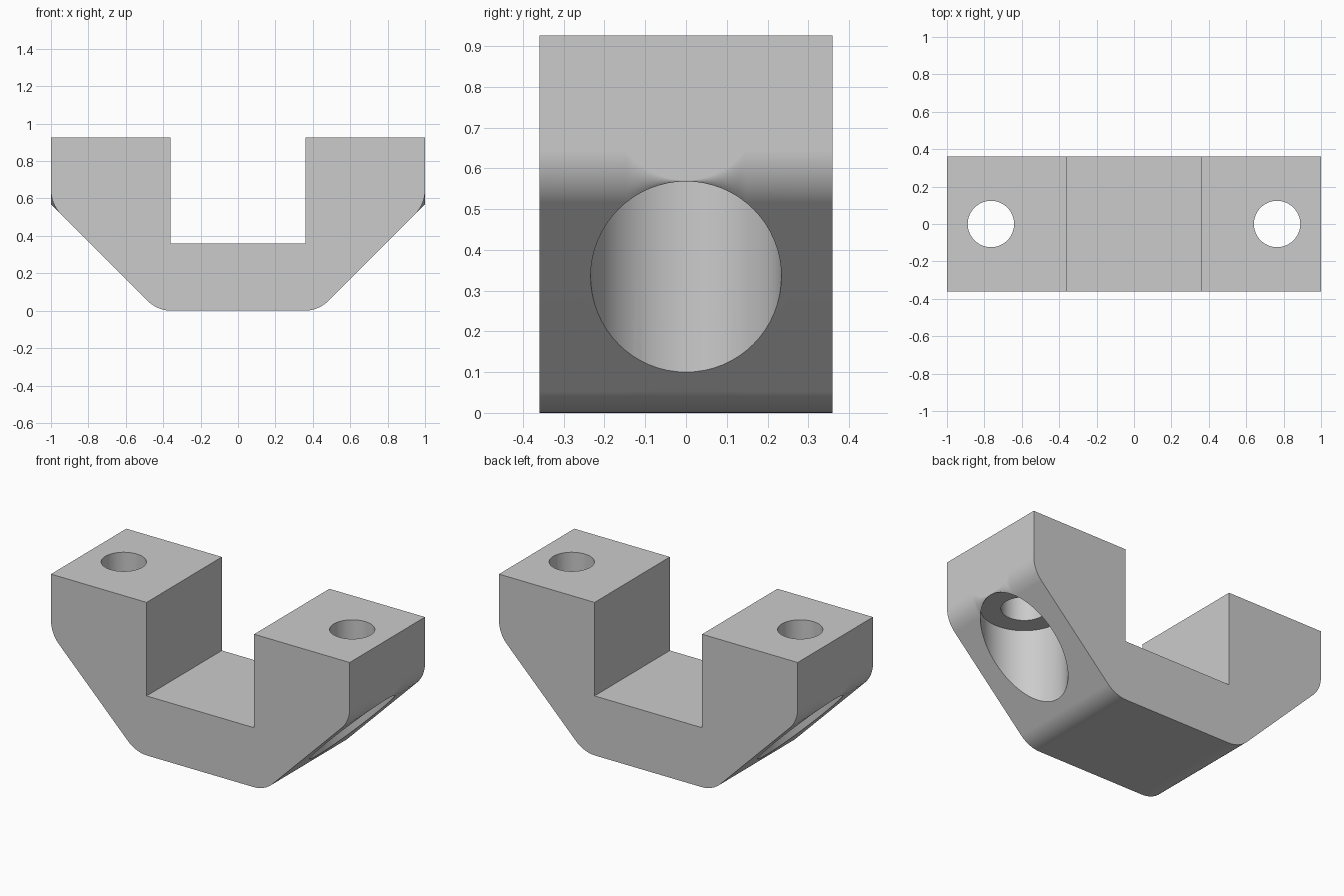
import bpy, bmesh, math
from mathutils import Vector

cube = bpy.data.objects.get("Cube")
if cube:
    bpy.data.objects.remove(cube, do_unlink=True)

HALF_DEPTH, HEIGHT, INNER = 0.36, 0.926, 0.36
CORNER_X, CORNER_Z = 0.431, 0.569    # where the slope meets base and end wall
HOLE_X, HOLE_R, BORE_R = 0.765, 0.124, 0.234
SETBACK, STEPS = 0.075, 8            # fillet tangent length and segments

grey = bpy.data.materials.new("light grey")
grey.use_nodes = True
colour = (0.6, 0.6, 0.6, 1)
grey.diffuse_color = colour
grey.node_tree.nodes["Principled BSDF"].inputs["Base Color"].default_value = colour


def fillet(corner, before, after, d):
    """Arc points (x, z) rounding a 45 degree corner with tangent length d."""
    c = Vector(corner)
    u = (Vector(before) - c).normalized()
    v = (Vector(after) - c).normalized()
    radius = d / math.tan(math.pi / 8)
    centre = c + (u + v).normalized() * math.hypot(d, radius)
    start = c + u * d - centre
    turn = math.copysign(math.pi / 4, u.x * v.y - u.y * v.x)
    pts = []
    for i in range(STEPS + 1):
        a = -turn * i / STEPS
        ca, sa = math.cos(a), math.sin(a)
        pts.append(centre + Vector((start.x * ca - start.y * sa,
                                    start.x * sa + start.y * ca)))
    return pts


def upper_setback(y):
    """The upper fillet narrows where the counterbore rim reaches the wall."""
    rim = HOLE_X + math.sqrt(max(BORE_R ** 2 - y * y, 0))
    return max(min(SETBACK, (1 - rim) * math.sqrt(2)), 0.001)


def section(y):
    low, high = (CORNER_X, 0), (1, CORNER_Z)
    half = fillet(low, (0, 0), high, SETBACK)
    half += fillet(high, low, (1, HEIGHT), upper_setback(y))
    half += [Vector(p) for p in ((1, HEIGHT), (INNER, HEIGHT), (INNER, INNER))]
    return half + [Vector((-p.x, p.y)) for p in reversed(half)]


# Bracket body: U profile lofted from front to back
edge_y = math.sqrt(BORE_R ** 2 - (1 - SETBACK / math.sqrt(2) - HOLE_X) ** 2)
n = 8
stations = [-HALF_DEPTH] + [edge_y * i / n for i in range(-n, n + 1)] + [HALF_DEPTH]
bm = bmesh.new()
rings = [[bm.verts.new((p.x, y, p.y)) for p in section(y)] for y in stations]
for a, b in zip(rings, rings[1:]):
    for i in range(len(a)):
        j = (i + 1) % len(a)
        bm.faces.new((a[i], a[j], b[j], b[i]))
bm.faces.new(rings[0])
bm.faces.new(rings[-1])
bmesh.ops.recalc_face_normals(bm, faces=bm.faces)
mesh = bpy.data.meshes.new("bracket_body")
bm.to_mesh(mesh)
bm.free()
body = bpy.data.objects.new("bracket_body", mesh)
bpy.context.collection.objects.link(body)
mesh.materials.append(grey)


def drill(x, radius, z0, z1):
    """Cut a vertical round hole through the body."""
    bpy.ops.mesh.primitive_cylinder_add(vertices=64, radius=radius, depth=z1 - z0,
                                        location=(x, 0, (z0 + z1) / 2))
    cutter = bpy.context.object
    cutter.name = "hole_cutter"
    cutter.hide_render = True
    cutter.data.materials.append(grey)
    mod = body.modifiers.new("hole", 'BOOLEAN')
    mod.operation, mod.solver, mod.object = 'DIFFERENCE', 'EXACT', cutter
    bpy.context.view_layer.objects.active = body
    bpy.ops.object.modifier_apply(modifier=mod.name)
    bpy.data.objects.remove(cutter, do_unlink=True)


# Bolt holes with wide counterbores opening through the slopes
for side in (-1, 1):
    drill(side * HOLE_X, BORE_R, -0.2, CORNER_Z)
    drill(side * HOLE_X, HOLE_R, CORNER_Z - 0.2, HEIGHT + 0.2)

# Smooth rounds, crisp edges
bpy.ops.object.select_all(action='DESELECT')
body.select_set(True)
bpy.context.view_layer.objects.active = body
bpy.ops.object.shade_smooth_by_angle(angle=math.radians(30))
weighted = body.modifiers.new("flat_face_normals", 'WEIGHTED_NORMAL')
weighted.keep_sharp = True
